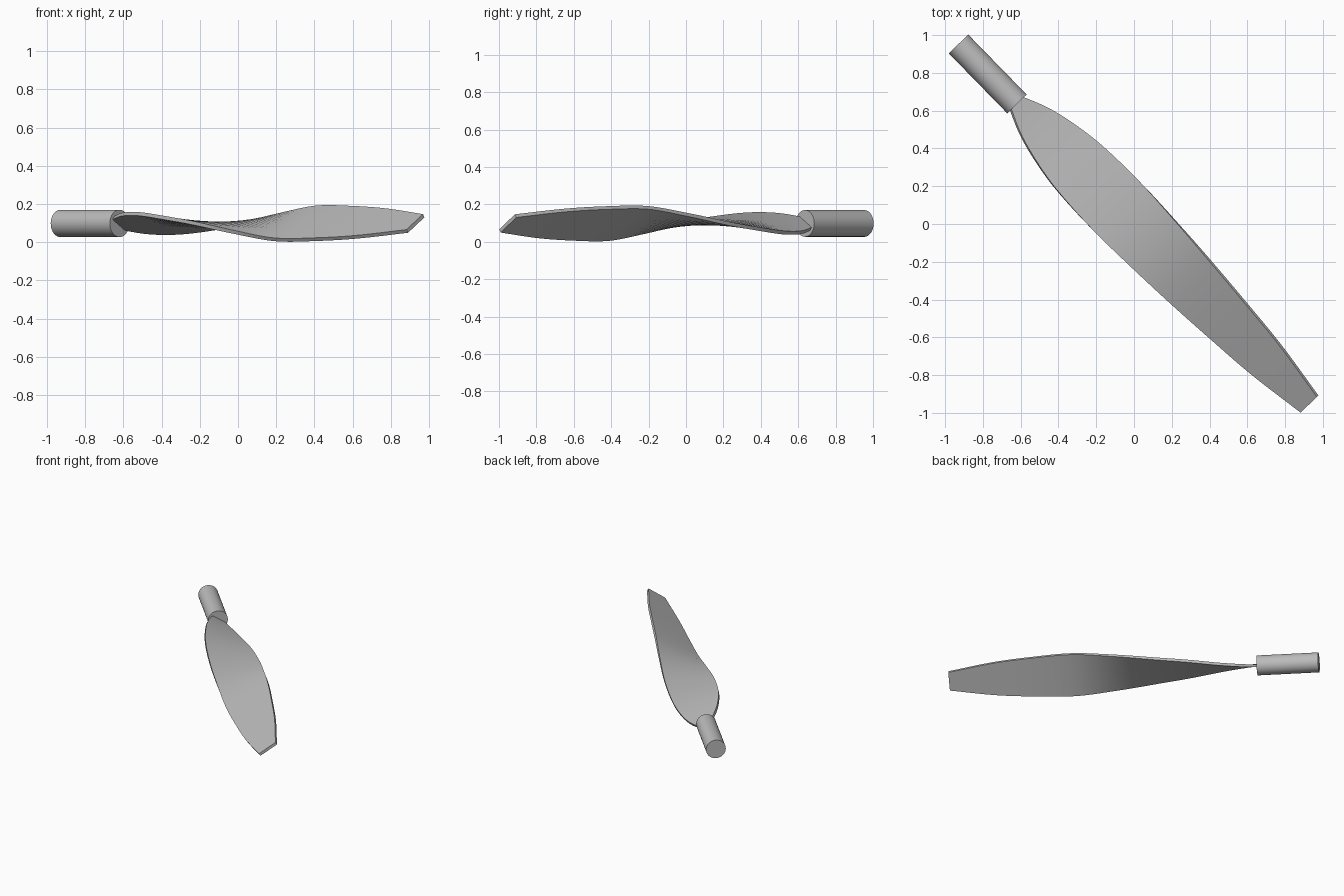
import bpy, bmesh
from math import radians, cos, sin
from mathutils import Vector

cube = bpy.data.objects.get("Cube")
if cube:
    bpy.data.objects.remove(cube, do_unlink=True)

grey = bpy.data.materials.new("plain_grey")
grey.use_nodes = True
grey.diffuse_color = (0.5, 0.5, 0.5, 1)
grey.node_tree.nodes["Principled BSDF"].inputs["Base Color"].default_value = (0.5, 0.5, 0.5, 1)

AXIS = Vector((0.698, -0.716, 0)).normalized()   # root to tip
SIDE = Vector((-AXIS.y, AXIS.x, 0))              # across the blade
UP = Vector((0, 0, 1))
CENTRE = Vector((0, 0, 0.098))
HALF_THICK = 0.01

# Blade stations: distance along axis, half width seen from above, twist in degrees
STATIONS = [
    (-0.91, 0.036, -33), (-0.76, 0.099, -26), (-0.6, 0.14, -19.5),
    (-0.42, 0.167, -11.5), (-0.14, 0.178, 0), (0.15, 0.168, 15.5),
    (0.43, 0.152, 29), (0.72, 0.131, 32.5), (1.0, 0.107, 33.5), (1.331, 0.06, 34),
]


def slope(i, k):
    a, b = STATIONS[max(i - 1, 0)], STATIONS[min(i + 1, len(STATIONS) - 1)]
    return (b[k] - a[k]) / (b[0] - a[0])


def hermite(i, k, u):
    p, q = STATIONS[i], STATIONS[i + 1]
    h = q[0] - p[0]
    return ((1 + 2 * u) * (1 - u) ** 2 * p[k] + u * (1 - u) ** 2 * h * slope(i, k)
            + u * u * (3 - 2 * u) * q[k] + u * u * (u - 1) * h * slope(i + 1, k))


def finish(obj):
    obj.data.materials.clear()
    obj.data.materials.append(grey)
    bpy.ops.object.select_all(action='DESELECT')
    obj.select_set(True)
    bpy.context.view_layer.objects.active = obj
    bpy.ops.object.shade_smooth_by_angle(angle=radians(35))


# Twisted blade: a flat slab section lofted along the axis
bm = bmesh.new()
STEPS = 8
rings = []
for n in range((len(STATIONS) - 1) * STEPS + 1):
    i = min(n // STEPS, len(STATIONS) - 2)
    u = n / STEPS - i
    s = STATIONS[i][0] + u * (STATIONS[i + 1][0] - STATIONS[i][0])
    twist = radians(hermite(i, 2, u))
    chord = (SIDE * cos(twist) + UP * sin(twist)) * (hermite(i, 1, u) / cos(twist))
    normal = (UP * cos(twist) - SIDE * sin(twist)) * HALF_THICK
    mid = CENTRE + AXIS * s
    rings.append([bm.verts.new(mid + chord * a + normal * b)
                  for a, b in ((-1, -1), (1, -1), (1, 1), (-1, 1))])
for r, t in zip(rings, rings[1:]):
    for j in range(4):
        k = (j + 1) % 4
        bm.faces.new((r[j], r[k], t[k], t[j]))
bm.faces.new(rings[0])
bm.faces.new(rings[-1])
bmesh.ops.recalc_face_normals(bm, faces=bm.faces)
mesh = bpy.data.meshes.new("blade")
bm.to_mesh(mesh)
bm.free()
blade = bpy.data.objects.new("blade", mesh)
bpy.context.collection.objects.link(blade)
finish(blade)

# Round shank at the root
start, end = -1.331, -0.888
bpy.ops.mesh.primitive_cylinder_add(
    vertices=48, radius=0.0715, depth=end - start,
    location=CENTRE + AXIS * (start + end) / 2,
    rotation=AXIS.to_track_quat('Z', 'Y').to_euler())
shank = bpy.context.object
shank.name = "shank"
finish(shank)
